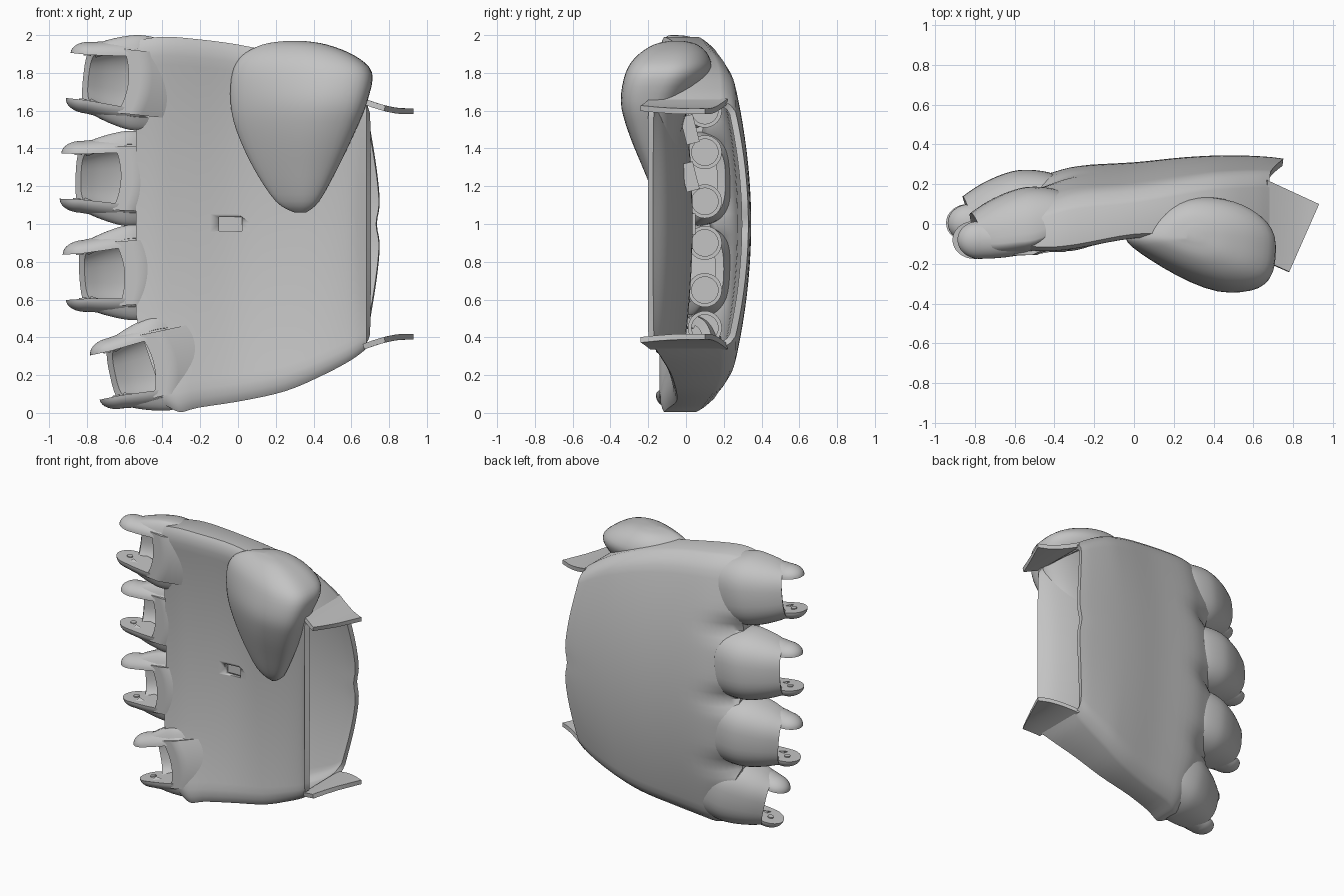
import bpy, bmesh, math
from mathutils import Matrix, Vector

if "Cube" in bpy.data.objects:
    bpy.data.objects.remove(bpy.data.objects["Cube"], do_unlink=True)

GREY = (0.55, 0.55, 0.55, 1)
mat = bpy.data.materials.new("plain grey plastic")
mat.use_nodes = True
mat.diffuse_color = GREY
mat.node_tree.nodes["Principled BSDF"].inputs["Base Color"].default_value = GREY


def finish(name, bm, wall=0, angle=40, matrix=None, outward=None):
    """Make a smooth shaded object; open sheets thicken away from outward."""
    if matrix:
        bm.transform(matrix)
    bmesh.ops.recalc_face_normals(bm, faces=bm.faces)
    bm.normal_update()
    if outward:
        total = sum((f.normal * f.calc_area() for f in bm.faces), Vector())
        if total.dot(Vector(outward)) < 0:
            bmesh.ops.reverse_faces(bm, faces=bm.faces)
    mesh = bpy.data.meshes.new(name)
    bm.to_mesh(mesh)
    bm.free()
    mesh.materials.append(mat)
    ob = bpy.data.objects.new(name, mesh)
    bpy.context.collection.objects.link(ob)
    bpy.ops.object.select_all(action="DESELECT")
    ob.select_set(True)
    bpy.context.view_layer.objects.active = ob
    if wall:
        mod = ob.modifiers.new("wall", "SOLIDIFY")
        mod.thickness, mod.offset = wall, -1
        bpy.ops.object.modifier_apply(modifier="wall")
    bpy.ops.object.shade_smooth_by_angle(angle=math.radians(angle))
    return ob


def loft(rings, closed=True, caps=()):
    bm = bmesh.new()
    rows = [[bm.verts.new(p) for p in ring] for ring in rings]
    n = len(rows[0])
    for a, b in zip(rows, rows[1:]):
        for i in range(n if closed else n - 1):
            j = (i + 1) % n
            bm.faces.new((a[i], a[j], b[j], b[i]))
    for c in caps:
        bm.faces.new(rows[c])
    return bm


def spline(keys, steps):
    """Catmull-Rom samples through tuples of numbers."""
    out = []
    for i in range(len(keys) - 1):
        p = [Vector(keys[max(0, min(len(keys) - 1, i + k))]) for k in (-1, 0, 1, 2)]
        for s in range(steps):
            t = s / steps
            out.append(p[1] + 0.5 * t * (p[2] - p[0] + t * (2 * p[0] - 5 * p[1] + 4 * p[2] - p[3]
                       + t * (3 * (p[1] - p[2]) + p[3] - p[0]))))
    return out + [Vector(keys[-1])]


def box(name, size, loc, turn=0):
    bm = bmesh.new()
    bmesh.ops.create_cube(bm, size=1)
    m = Matrix.Translation(loc) @ Matrix.Rotation(turn, 4, "X") @ Matrix.Diagonal((*size, 1))
    return finish(name, bm, matrix=m)


# Palm shell: x, top z, bottom z, back y, front y, palm hollow
stations = [(-.54, 1.97, .04, .22, -.15, .09), (-.42, 1.99, .005, .26, -.155, .095),
            (-.28, 1.985, .02, .293, -.14, .1), (0, 1.95, .06, .31, -.09, .09),
            (.25, 1.89, .115, .335, -.09, .07), (.45, 1.81, .2, .345, -.115, .05),
            (.6, 1.72, .28, .34, -.16, .03), (.68, 1.66, .34, .33, -.2, 0)]
ts = [-1, -.985, -.95] + [-.9 + .05 * i for i in range(37)] + [.95, .985, 1]


def palm_ring(st):
    x, zt, zb, yb, yf, hollow = st
    mid, half = (zt + zb) / 2, (zt - zb) / 2
    wrist, knuckle = max(0, (x - .4) / .28), max(0, (-.2 - x) / .3)
    back, front = [], []
    for t in ts:
        z = mid + half * t
        r = .065 * max(0, (abs(t) - .88) / .12) ** 2.5
        lean = .3 * knuckle * max(0, .5 - z)
        dip = sum(.065 * knuckle ** 2 * math.exp(-((z - zn) / .07) ** 2) for zn in (.5, 1, 1.5))
        edge = .075 * (1 - t * t) ** 1.5 - .02 * math.exp(-((z - 1) / .07) ** 2)
        back.append((x + lean + edge * wrist,
                     yb - (.155 + .035 * wrist) * (z - 1) ** 2 - r - dip, z))
        front.append((x + lean, yf + hollow * (1 - t * t) + .6 * r, z))
    return back + front[::-1]


palm = finish("palm_shell", loft([palm_ring(s) for s in spline(stations, 4)], caps=(0,)),
              wall=.035, outward=(-1, 0, 0))

# Small rectangular slot in the palm
cutter = box("slot_cutter", (.12, .14, .075), (-.04, -.03, 1.0))
cutter.hide_render = True
cutter.hide_set(True)
cut = palm.modifiers.new("slot", "BOOLEAN")
cut.operation, cut.object, cut.solver = "DIFFERENCE", cutter, "EXACT"
box("slot_floor", (.16, .02, .11), (-.04, .04, 1.0))

# Thumb mound: z, left x, right x, front y, back y
mound = [(1.06, .3, .36, -.09, -.03), (1.12, .2, .43, -.15, -.02), (1.3, .08, .53, -.23, -.02),
         (1.5, -.01, .625, -.31, -.02), (1.65, -.04, .685, -.345, .03), (1.8, -.03, .71, -.32, .13),
         (1.89, .02, .62, -.26, .12), (1.95, .13, .47, -.17, .06), (1.97, .26, .34, -.08, -.02)]
rings = []
for z, x0, x1, y0, y1 in spline(mound, 4):
    ring = []
    for i in range(40):
        a = math.tau * i / 40
        s, c = math.sin(a), math.cos(a)
        x = (x0 + x1) / 2 + (x1 - x0) / 2 * c + .22 * (x1 - x0) * max(0, -s) ** 2
        left = max(0, -c) ** 2
        y = (y0 + y1) / 2 * (1 - left) - .07 * left
        ring.append((min(x, x1), y + (y1 - y0) / 2 * s * (1 - .4 * left), z))
    rings.append(ring)
finish("thumb_mound", loft(rings, caps=(0, -1)), angle=60)

# Wrist flanges, mirrored about mid height
for name, side in (("upper_wrist_flange", 1), ("lower_wrist_flange", -1)):
    rows = []
    for i in range(9):
        a = Vector((.67, -.19)).lerp(Vector((.78, -.24)), i / 8)
        b = Vector((.67, .22)).lerp(Vector((.93, .1)), i / 8)
        row = []
        for k in range(5):
            p = a.lerp(b, k / 4)
            row.append((p.x, p.y, 1 + side * (.612 + .58 * max(0, .87 - p.x) ** 1.5)))
        rows.append(row)
    finish(name, loft(rows, closed=False), wall=.03, outward=(0, 0, side))


# Knuckles: four open sockets with a pair of hinge ears each
# u along the finger, half width, back y, widest y, front y
socket_profile = [(-.52, .2, .2, .08, .05), (-.4, .235, .25, .05, 0), (-.27, .253, .262, 0, -.065),
                  (-.17, .24, .24, -.01, -.085), (-.06, .212, .19, -.02, -.09),
                  (.03, .18, .13, -.02, -.09)]


def knuckle(name, x, y, z, tilt):
    m = (Matrix.Translation((x, y, z)) @ Matrix.Rotation(math.radians(tilt), 4, "Y")
         @ Matrix.Diagonal((-1, 1, 1, 1)))
    rows = []
    for u, w, yb, yc, yf in spline(socket_profile, 4):
        row = []
        for i in range(37):
            a = math.radians(-50 + 280 * i / 36)
            c, s = math.cos(a), math.sin(a)
            row.append((u - .2 * max(0, u + .2) * (1 - max(0, s)),
                        yc + ((yb - yc) * s ** .8 if s > 0 else (yf - yc) * -s),
                        w * math.copysign(abs(c) ** .75, c)))
        rows.append(row)
    finish(name + "_socket", loft(rows, closed=False), wall=.05, angle=50, matrix=m,
           outward=(0, 1, 0))
    # front of the finger root, running out of the palm
    rows = []
    for i in range(9):
        f = i / 8
        rows.append([(-.42 + .25 * f - .04 * (1 - (k / 8 - 1) ** 2),
                      -.01 - .07 * min(1, 1.6 * f), .17 * (k / 8 - 1)) for k in range(17)])
    finish(name + "_root_front", loft(rows, closed=False), wall=.02, matrix=m, outward=(0, -1, 0))
    for side, label in ((1, "upper"), (-1, "lower")):
        # half ellipsoid with a flat inner face and a long tail into the palm
        bm = bmesh.new()
        bmesh.ops.create_uvsphere(bm, u_segments=32, v_segments=16, radius=1)
        bmesh.ops.bisect_plane(bm, geom=bm.verts[:] + bm.edges[:] + bm.faces[:], plane_co=(0, 0, 0),
                               plane_no=(0, 0, -side), clear_outer=True)
        bmesh.ops.holes_fill(bm, edges=[e for e in bm.edges if e.is_boundary])
        for v in bm.verts:
            p = v.co.copy()
            root = max(0, -p.x)
            v.co = (p.x * (.34 if p.x < 0 else .11), p.y * .095 - .005,
                    side * (.12 + .025 * root) + p.z * (.07 + .03 * root))
        finish(name + "_" + label + "_ear", bm, matrix=m)
        bm = bmesh.new()
        bmesh.ops.create_cone(bm, cap_ends=True, segments=16, radius1=.02, radius2=.02, depth=.008,
                              matrix=Matrix.Translation((.02, 0, side * .118)))
        finish(name + "_" + label + "_pin", bm, matrix=m)


knuckle("first_knuckle", -.79, -.075, 1.775, 6)
knuckle("second_knuckle", -.83, .01, 1.25, 2)
knuckle("third_knuckle", -.81, 0, .725, -4)
knuckle("fourth_knuckle", -.65, -.06, .21, -12)

# Row of finger tubes on the inner wall
for i, z in enumerate((1.6, 1.38, 1.12, .9, .65, .45)):
    rings = [[(px, .1 + r * math.cos(a * math.tau / 32), z + r * math.sin(a * math.tau / 32))
              for a in range(32)]
             for px, r in ((-.35, .085), (-.15, .09), (-.15, .07), (-.22, .07))]
    finish("inner_tube_%d" % (i + 1), loft(rings, caps=(0, -1)))

# Thumb brackets inside the wrist opening
for i, z in enumerate((1.5, 1.25)):
    box("thumb_bracket_%d" % (i + 1), (.12, .07, .15), (.3, .02, z), .25)
